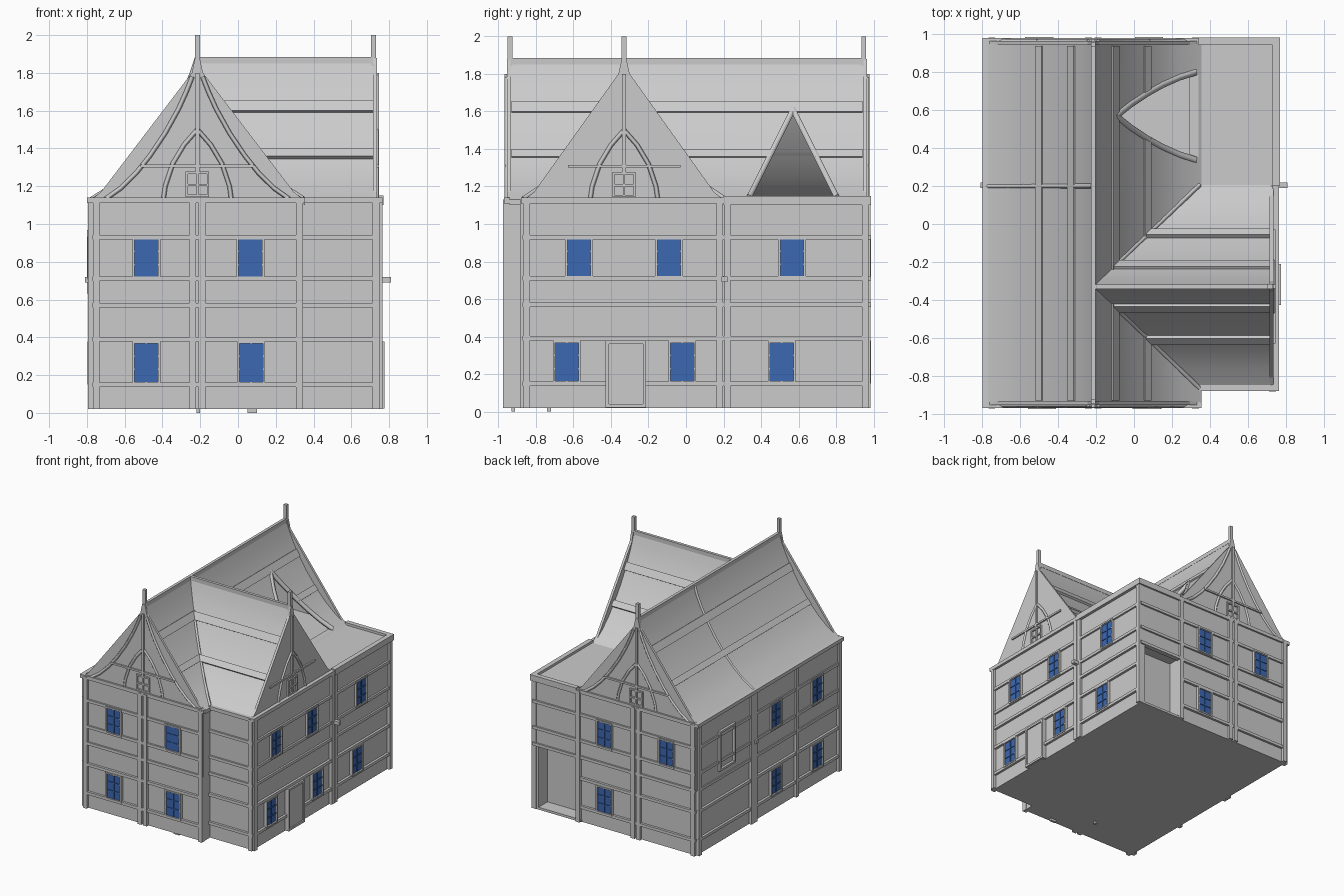
import bpy, bmesh
from mathutils import Vector

cube = bpy.data.objects.get("Cube")
if cube:
    bpy.data.objects.remove(cube, do_unlink=True)


def material(name, rgb):
    m = bpy.data.materials.new(name)
    m.use_nodes = True
    m.diffuse_color = (*rgb, 1)
    m.node_tree.nodes["Principled BSDF"].inputs["Base Color"].default_value = (*rgb, 1)
    return m


GREY = material("plain grey", (0.6, 0.6, 0.6))
BLUE = material("window blue", (0.045, 0.14, 0.45))


def finish(name, bm, mat, smooth=False):
    bmesh.ops.recalc_face_normals(bm, faces=bm.faces)
    mesh = bpy.data.meshes.new(name)
    bm.to_mesh(mesh)
    bm.free()
    mesh.materials.append(mat)
    ob = bpy.data.objects.new(name, mesh)
    bpy.context.collection.objects.link(ob)
    if smooth:
        bpy.ops.object.select_all(action="DESELECT")
        ob.select_set(True)
        bpy.context.view_layer.objects.active = ob
        bpy.ops.object.shade_smooth_by_angle()
    return ob


def boxes(name, items, mat=GREY):
    """One mesh from (low corner, high corner) pairs."""
    bm = bmesh.new()
    for lo, hi in items:
        vs = bmesh.ops.create_cube(bm, size=1)["verts"]
        for v in vs:
            v.co = [(a + b) / 2 + c * abs(b - a) for a, b, c in zip(lo, hi, v.co)]
    return finish(name, bm, mat)


def extrude(name, pts, axis, a, b, smooth=False):
    """Extrude a (across, z) profile along x or y."""
    bm = bmesh.new()
    def put(u, w, z):
        return bm.verts.new((w, u, z) if axis == "x" else (u, w, z))
    ends = [[put(u, w, z) for u, z in pts] for w in (a, b)]
    bm.faces.new(ends[0])
    bm.faces.new(ends[1])
    for i in range(len(pts)):
        j = (i + 1) % len(pts)
        bm.faces.new((ends[0][i], ends[0][j], ends[1][j], ends[1][i]))
    return finish(name, bm, GREY, smooth)


def rod(name, pts, r=0.014):
    cu = bpy.data.curves.new(name, "CURVE")
    cu.dimensions = "3D"
    cu.bevel_depth, cu.bevel_resolution, cu.use_fill_caps = r, 0, True
    sp = cu.splines.new("POLY")
    sp.points.add(len(pts) - 1)
    for p, co in zip(sp.points, pts):
        p.co = (*co, 1)
    cu.materials.append(GREY)
    ob = bpy.data.objects.new(name, cu)
    bpy.context.collection.objects.link(ob)


# Flared roof profile: offset from the ridge, height
PROFILE = [(0, 1.88), (0.03, 1.79), (0.065, 1.71), (0.11, 1.62), (0.19, 1.49),
           (0.28, 1.37), (0.36, 1.28), (0.45, 1.2), (0.56, 1.13)]
RIDGE_X, RIDGE_Y, EAVE = -0.215, -0.33, 1.13


def roof_z(o):
    for (a, za), (b, zb) in zip(PROFILE, PROFILE[1:]):
        if o <= b:
            return za + (zb - za) * (o - a) / (b - a)
    return EAVE


def shell(centre, width):
    s = width / 0.56
    top = [(centre - o * s, z) for o, z in reversed(PROFILE)]
    top += [(centre + o * s, z) for o, z in PROFILE[1:]]
    return top + [(u, z - 0.03) for u, z in reversed(top)]


# Solid walls, upper storey slightly jettied, with an open niche at the back corner
boxes("main_walls", [((-0.77, -0.95, 0.02), (0.34, 0.96, 0.57)),
                     ((-0.78, -0.955, 0.57), (0.345, 0.965, EAVE))])
boxes("wing_walls", [((0.3, -0.86, 0.02), (0.74, 0.2, 0.57)),
                     ((0.3, -0.865, 0.57), (0.745, 0.2, EAVE))])
boxes("corner_block", [((0.3, 0.2, 0.02), (0.74, 0.85, 0.57)),
                       ((0.7, 0.85, 0.02), (0.74, 0.97, 0.57)),
                       ((0.3, 0.85, 0.02), (0.74, 0.97, 0.04)),
                       ((0.3, 0.2, 0.57), (0.745, 0.97, EAVE))])

# Cornice, parapet and foot details
boxes("cornice", [((-0.785, -0.97, 1.11), (0.355, -0.94, 1.14)),
                  ((-0.785, 0.95, 1.11), (0.355, 0.98, 1.14)),
                  ((-0.8, -0.97, 1.11), (-0.75, 0.98, 1.14)),
                  ((0.34, -0.88, 1.11), (0.765, -0.85, 1.14)),
                  ((0.73, -0.88, 1.11), (0.765, 0.2, 1.14))])
boxes("parapet", [((0.73, 0.2, 1.1), (0.77, 0.985, 1.15)),
                  ((0.34, 0.945, 1.1), (0.77, 0.985, 1.15))])
boxes("beam_ends", [((-0.81, 0.19, 0.69), (-0.76, 0.22, 0.72)),
                    ((0.73, 0.19, 0.69), (0.81, 0.22, 0.72))])
boxes("foot_pegs", [((0.05, -0.93, 0), (0.1, -0.91, 0.03)),
                    ((-0.22, -0.74, 0), (-0.2, -0.72, 0.03))])

# Timbering and windows: name, axis the wall faces, plane, side, span, lower, upper, posts, band heights
BANDS = (0.15, 0.39, 0.57, 0.71, 0.93)
WALLS = [
    ("front", 1, -0.95, -1, (-0.77, 0.34), (-0.485, 0.07), (-0.485, 0.065), (-0.75, -0.24, -0.19, 0.325), BANDS),
    ("wing_front", 1, -0.86, -1, (0.34, 0.75), (), (), (0.73,), BANDS),
    ("right", 0, 0.74, 1, (-0.87, 0.97), (-0.635, -0.02, 0.51), (-0.57, -0.09, 0.565), (-0.85, 0.18, 0.22, 0.955), BANDS),
    ("back", 1, 0.96, 1, (-0.77, 0.34), (0.08,), (0.08, -0.5), (-0.75, -0.24, -0.19, 0.325), BANDS),
    ("block_back", 1, 0.965, 1, (0.34, 0.75), (), (), (), BANDS[2:]),
    ("left", 0, -0.77, -1, (-0.95, 0.96), (-0.08, -0.63), (-0.08, -0.63), (-0.93, -0.36, 0.2, 0.24, 0.94), BANDS),
]


def on_wall(axis, plane, side, u0, u1, z0, z1, out):
    near, far = plane - side * 0.02, plane + side * out
    if axis:
        return (u0, near, z0), (u1, far, z1)
    return (near, u0, z0), (far, u1, z1)


def frame(u, z, w, h, t):
    return [(u - w - t, u - w, z - h, z + h), (u + w, u + w + t, z - h, z + h),
            (u - w - t, u + w + t, z + h, z + h + t), (u - w - t, u + w + t, z - h - t, z - h)]


for name, axis, plane, side, span, low, high, posts, bands in WALLS:
    def part(u0, u1, z0, z1, out):
        return on_wall(axis, plane, side, u0, u1, z0, z1, out)
    timber = [part(*span, z - 0.012, z + 0.012, 0.02) for z in bands]
    timber += [part(u - 0.018, u + 0.018, 0.02, EAVE, 0.024) for u in posts]
    boxes(name + "_timbers", timber)
    panes, frames = [], []
    for u, z in [(u, 0.265) for u in low] + [(u, 0.82) for u in high]:
        panes.append(part(u - 0.065, u + 0.065, z - 0.105, z + 0.105, 0.014))
        panes.append(part(u - 0.004, u + 0.004, z - 0.105, z + 0.105, 0.02))
        panes += [part(u - 0.065, u + 0.065, z + d - 0.004, z + d + 0.004, 0.02) for d in (-0.035, 0.035)]
        frames += [part(*f, 0.026) for f in frame(u, z, 0.062, 0.102, 0.012)]
    if panes:
        boxes(name + "_window_panes", panes, BLUE)
        boxes(name + "_window_frames", frames)

# Door on the right wall and closed hatch on the left wall
boxes("door", [on_wall(0, 0.74, 1, -0.41, -0.23, 0.02, 0.36, 0.024)]
      + [on_wall(0, 0.74, 1, *f, 0.035) for f in frame(-0.32, 0.2, 0.09, 0.16, 0.018)])
boxes("hatch", [on_wall(0, -0.78, -1, *f, 0.02) for f in frame(0.58, 0.8, 0.09, 0.15, 0.018)])

# Roof shells, with a triangular opening cut in the right slope
main_roof = extrude("main_roof", shell(RIDGE_X, 0.57), "y", -0.94, 0.95, True)
extrude("wing_roof", shell(RIDGE_Y, 0.535), "x", RIDGE_X, 0.72, True)
cutter = extrude("opening_cutter", [(0.35, 1.14), (0.79, 1.14), (0.57, 1.6)], "x", -0.2, 0.6)
cutter.hide_render = True
cutter.hide_set(True)
cut = main_roof.modifiers.new("opening", "BOOLEAN")
cut.operation, cut.solver, cut.object = "DIFFERENCE", "EXACT", cutter

for s in (-1, 1):
    edge = [(RIDGE_X + o, 0.57 + s * 0.23 * (1.61 - roof_z(o)) / 0.46, roof_z(o))
            for o in (0.115, 0.19, 0.28, 0.36, 0.45, 0.54)]
    rod("opening_frame", edge, 0.02)
    rod("valley_strip", [(RIDGE_X + o, RIDGE_Y + s * o * 0.96, z + 0.004) for o, z in PROFILE[3:]])
rod("left_slope_rib", [(RIDGE_X - o, 0.2, z) for o, z in PROFILE])

# Raised battens along the slopes and ridge caps
def batten(axis, centre, s, o, a, b):
    along = Vector((s * 0.017, roof_z(o + 0.017) - roof_z(o))) * 1.0
    out = Vector((-along.y, along.x)).normalized() * s * 0.014
    mid = Vector((centre + s * o, roof_z(o)))
    pts = [mid - along - out, mid + along - out, mid + along + out, mid - along + out]
    extrude("roof_batten", [tuple(p) for p in pts], axis, a, b)


for o in (0.11, 0.28):
    batten("y", RIDGE_X, -1, o, -0.93, 0.94)
    for s in (-1, 1):
        batten("x", RIDGE_Y, s, o, RIDGE_X + o, 0.72)
batten("y", RIDGE_X, 1, 0.11, -0.93, 0.94)
batten("y", RIDGE_X, 1, 0.28, -0.93, 0.45)
batten("y", RIDGE_X, 1, 0.28, 0.69, 0.94)
boxes("ridge_caps", [((RIDGE_X - 0.012, -0.94, 1.85), (RIDGE_X + 0.012, 0.95, 1.885)),
                     ((RIDGE_X, RIDGE_Y - 0.012, 1.85), (0.73, RIDGE_Y + 0.012, 1.885))])

# Gable ends: straight plate, curved braces, small window frame and finial
GABLES = [("front", 1, -0.955, -1, RIDGE_X, 0.56), ("back", 1, 0.965, 1, RIDGE_X, 0.56),
          ("wing", 0, 0.735, 1, RIDGE_Y, 0.53)]
for name, axis, plane, side, c, w in GABLES:
    half = [(w, 1.13), (w - 0.05, 1.17), (0.03, 1.8), (0.012, 1.88)]
    pts = [(c - u, z) for u, z in half] + [(c + u, z) for u, z in reversed(half)]
    extrude(name + "_gable", pts, "y" if axis else "x", plane - side * 0.02, plane)

    def at(u, z):
        return (u, plane, z) if axis else (plane, u, z)
    for s in (-1, 1):
        rod(name + "_arch_brace", [at(c + s * u, z) for u, z in
            ((0.0, 1.5), (0.07, 1.42), (0.13, 1.32), (0.17, 1.2), (0.18, 1.13))], 0.012)
        if axis:
            rod(name + "_barge_board", [at(c + s * o * 0.9, z - 0.01) for o, z in PROFILE[1:]], 0.012)
    bars = frame(c, 1.21, 0.05, 0.055, 0.012)
    bars += [(c - 0.006, c + 0.006, 1.15, 1.27), (c - 0.05, c + 0.05, 1.2, 1.212), (c - 0.01, c + 0.01, 1.27, 1.8)]
    bars.append((c - 0.3, c + 0.3, 1.3, 1.315))
    boxes(name + "_gable_timbers", [on_wall(axis, plane, side, *b, 0.012) for b in bars])
    boxes(name + "_finial", [on_wall(axis, plane - side * 0.01, side, c - 0.013, c + 0.013, 1.82, 2.0, 0.005)])
